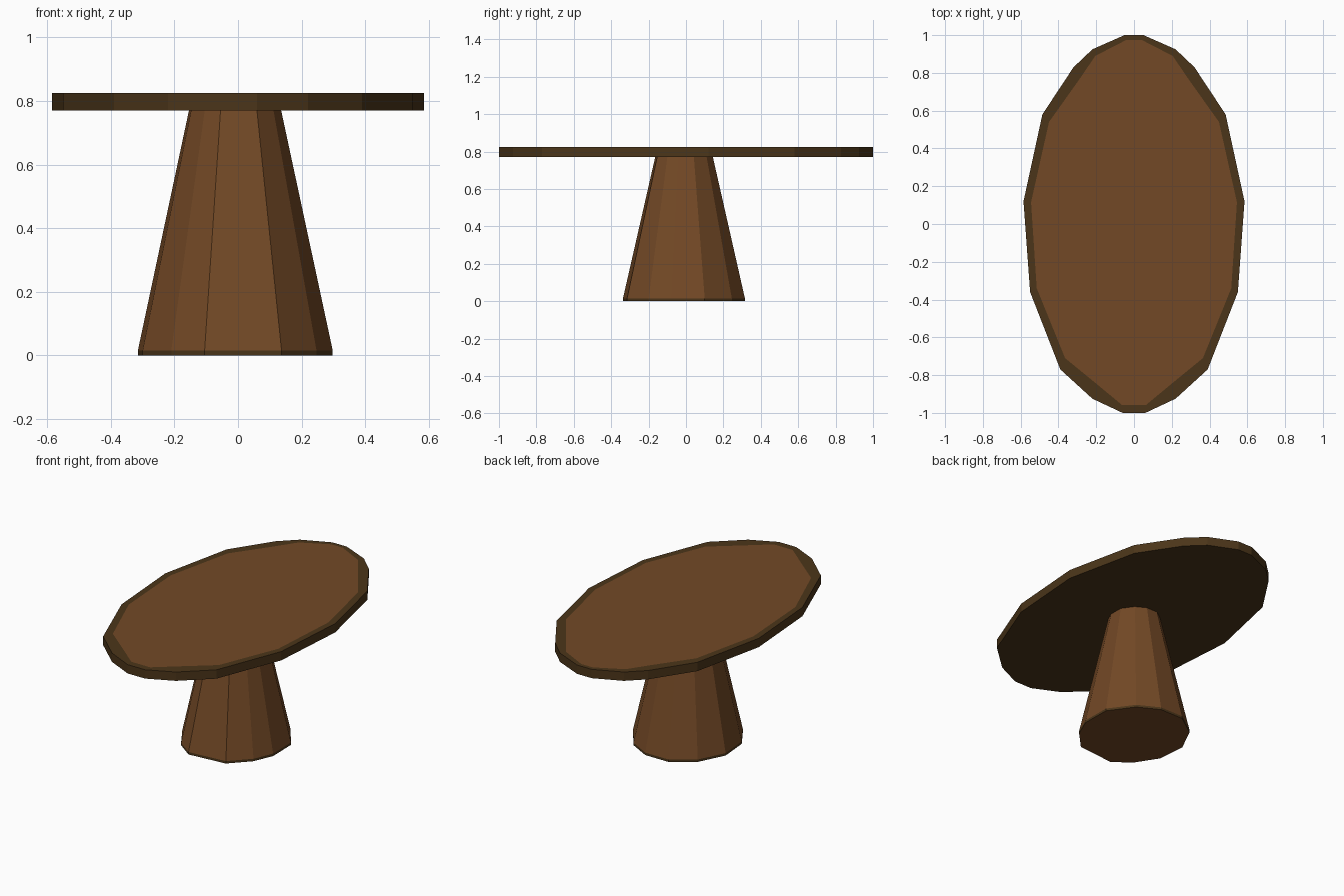
import bpy, bmesh

if "Cube" in bpy.data.objects:
    bpy.data.objects.remove(bpy.data.objects["Cube"])


def material(name, color):
    m = bpy.data.materials.new(name)
    m.diffuse_color = (*color, 1)
    m.use_nodes = True
    m.node_tree.nodes["Principled BSDF"].inputs["Base Color"].default_value = m.diffuse_color
    return m


wood = material("warm_wood", (0.17, 0.066, 0.019))
edge = material("dark_edge", (0.071, 0.036, 0.010))


def loft(name, loops, materials):
    """Bridge closed loops bottom to top and cap both ends; one material per cap/band."""
    bm = bmesh.new()
    rings = [[bm.verts.new(p) for p in loop] for loop in loops]
    n = len(rings[0])
    bm.faces.new(rings[0][::-1]).material_index = materials[0]
    for band, (a, b) in enumerate(zip(rings, rings[1:]), 1):
        for i in range(n):
            j = (i + 1) % n
            bm.faces.new((a[i], a[j], b[j], b[i])).material_index = materials[band]
    bm.faces.new(rings[-1]).material_index = materials[-1]
    mesh = bpy.data.meshes.new(name)
    bm.to_mesh(mesh)
    bm.free()
    mesh.materials.append(wood)
    mesh.materials.append(edge)
    obj = bpy.data.objects.new(name, mesh)
    bpy.context.collection.objects.link(obj)
    return obj


def mirrored(half):
    return half + [(-x, y) for x, y in reversed(half)]


# Oval top: faceted outline with an inset surface inside a dark rim
outer = mirrored([(0.06, -1), (0.22, -0.925), (0.39, -0.77), (0.55, -0.36), (0.585, 0.12),
                  (0.485, 0.58), (0.32, 0.83), (0.22, 0.925), (0.05, 1)])
inner = mirrored([(0.065, -0.957), (0.2, -0.845), (0.365, -0.71), (0.515, -0.34), (0.545, 0.115),
                  (0.45, 0.54), (0.29, 0.765), (0.205, 0.89), (0.04, 0.975)])
loft("table_top", [[(x, y, 0.77) for x, y in outer],
                   [(x, y, 0.825) for x, y in outer],
                   [(x, y, 0.825) for x, y in inner]], [1, 1, 1, 0])

# Tapered pedestal: slightly irregular faceted cone with a thin foot band
base = [(-0.105, -0.337), (0.137, -0.315), (0.247, -0.2), (0.298, -0.08), (0.295, 0.10),
        (0.19, 0.245), (0.06, 0.315), (-0.1, 0.315), (-0.235, 0.22), (-0.315, 0.06),
        (-0.3, -0.12), (-0.21, -0.26)]


def pedestal_ring(z, scale):
    return [(-0.01 + (x + 0.01) * scale, -0.01 + (y + 0.01) * scale, z) for x, y in base]


loft("pedestal", [pedestal_ring(0, 1), pedestal_ring(0.015, 1), pedestal_ring(0.775, 0.47)],
     [0, 1, 0, 0])
